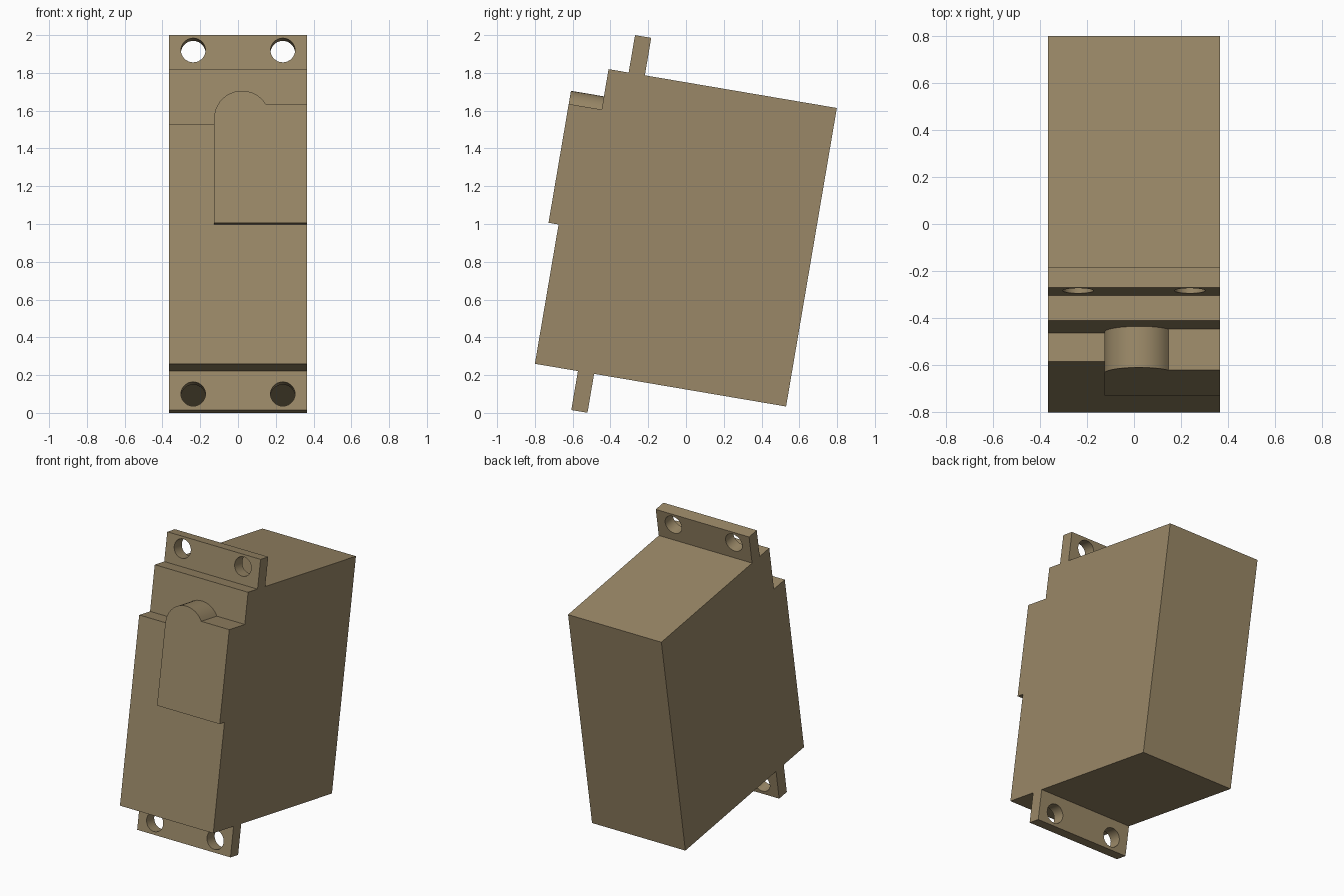
import bpy, bmesh, math
from mathutils import Matrix, Vector

if "Cube" in bpy.data.objects:
    bpy.data.objects.remove(bpy.data.objects["Cube"], do_unlink=True)

HALF = 0.366                      # half width
LEAN = math.radians(9.65)
PLACE = Matrix.Translation((0, -0.80, 0.26)) @ Matrix.Rotation(-LEAN, 4, 'X')

tan = bpy.data.materials.new("tan_plastic")
tan.use_nodes = True
colour = (0.32, 0.245, 0.135, 1)
tan.diffuse_color = colour
tan.node_tree.nodes["Principled BSDF"].inputs["Base Color"].default_value = colour


def prism(name, outline, y0, y1):
    """Extrude an (x, z) outline along y."""
    bm = bmesh.new()
    face = bm.faces.new([bm.verts.new((x, y0, z)) for x, z in outline])
    side = bmesh.ops.extrude_face_region(bm, geom=[face])["geom"]
    moved = [v for v in side if isinstance(v, bmesh.types.BMVert)]
    bmesh.ops.translate(bm, verts=moved, vec=Vector((0, y1 - y0, 0)))
    bmesh.ops.recalc_face_normals(bm, faces=bm.faces)
    mesh = bpy.data.meshes.new(name)
    bm.to_mesh(mesh)
    bm.free()
    mesh.materials.append(tan)
    obj = bpy.data.objects.new(name, mesh)
    bpy.context.collection.objects.link(obj)
    return obj


def box(z0, z1):
    return [(-HALF, z0), (HALF, z0), (HALF, z1), (-HALF, z1)]


def combine(obj, other, operation):
    """Apply a boolean and discard the second object."""
    mod = obj.modifiers.new("combine", 'BOOLEAN')
    mod.operation, mod.solver, mod.object = operation, 'EXACT', other
    bpy.context.view_layer.objects.active = obj
    bpy.ops.object.modifier_apply(modifier=mod.name)
    bpy.data.objects.remove(other, do_unlink=True)


def finish(obj):
    """Merge coplanar faces, then lean the part into place."""
    bm = bmesh.new()
    bm.from_mesh(obj.data)
    bmesh.ops.remove_doubles(bm, verts=bm.verts, dist=0.0002)
    bmesh.ops.dissolve_limit(bm, angle_limit=0.01, verts=bm.verts, edges=bm.edges)
    bm.to_mesh(obj.data)
    bm.free()
    obj.matrix_world = PLACE
    bpy.ops.object.select_all(action='DESELECT')
    obj.select_set(True)
    bpy.context.view_layer.objects.active = obj
    bpy.ops.object.shade_smooth_by_angle(angle=math.radians(25))


# Rounded shoulder shared by the front cover and the raised pad
CX, CZ, R = 0.021, 1.31, 0.147
SHOULDER, LOW_STEP = 1.386, 1.288
start = math.asin((SHOULDER - CZ) / R)
arc = [(CX + R * math.cos(t), CZ + R * math.sin(t))
       for t in (start + (math.pi - start) * i / 16 for i in range(17))]
left = CX - R
shoulder = [(HALF, SHOULDER)] + arc

# Case: main block, stepped front cover and raised pad
case = prism("case", box(0, 1.603), 0.123, 1.349)
cover = prism("front_cover",
              [(-HALF, 0), (HALF, 0)] + shoulder + [(left, LOW_STEP), (-HALF, LOW_STEP)],
              0, 0.123)
pad = prism("raised_pad", [(left, 0.748), (HALF, 0.748)] + shoulder, -0.054, 0)
combine(case, cover, 'UNION')
combine(case, pad, 'UNION')
finish(case)

# Mounting flanges, each with two screw holes
for name, z0, z1, hole_z in (("upper_flange", 1.603, 1.804, 1.723),
                             ("lower_flange", -0.209, 0, -0.123)):
    flange = prism(name, box(z0, z1), 0.231, 0.318)
    for x in (-0.237, 0.237):
        ring = [(x + 0.065 * math.cos(i * math.tau / 32),
                 hole_z + 0.065 * math.sin(i * math.tau / 32)) for i in range(32)]
        combine(flange, prism("hole_cutter", ring, 0.1, 0.5), 'DIFFERENCE')
    finish(flange)
